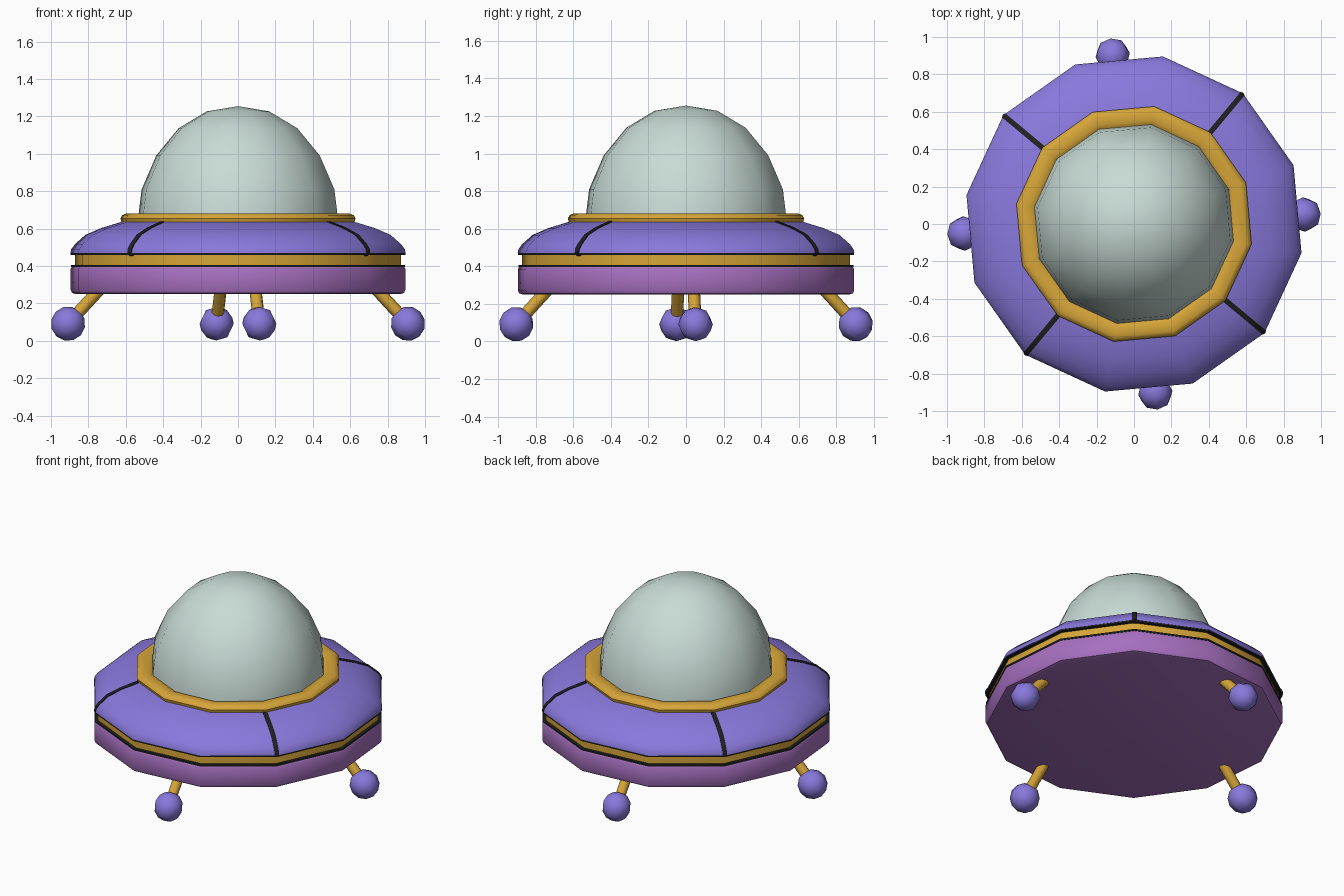
import bpy, bmesh, math
from mathutils import Vector, Matrix

if "Cube" in bpy.data.objects:
    bpy.data.objects.remove(bpy.data.objects["Cube"])

TURN = math.radians(50.2)   # direction of the first hull seam
SIDES = 12


def mat(name, rgb):
    m = bpy.data.materials.new(name)
    m.diffuse_color = (*rgb, 1)
    m.use_nodes = True
    m.node_tree.nodes["Principled BSDF"].inputs["Base Color"].default_value = m.diffuse_color
    return m


VIOLET = mat("violet", (0.25, 0.19, 0.72))
PURPLE = mat("purple", (0.38, 0.16, 0.52))
GOLD = mat("gold", (0.68, 0.38, 0.04))
GLASS = mat("pale_glass", (0.58, 0.71, 0.67))
BLACK = mat("black", (0.015, 0.015, 0.015))


def finish(bm, name, material, angle=40):
    bmesh.ops.recalc_face_normals(bm, faces=bm.faces)
    me = bpy.data.meshes.new(name)
    bm.to_mesh(me)
    bm.free()
    ob = bpy.data.objects.new(name, me)
    bpy.context.collection.objects.link(ob)
    me.materials.append(material)
    bpy.ops.object.select_all(action='DESELECT')
    ob.select_set(True)
    bpy.context.view_layer.objects.active = ob
    bpy.ops.object.shade_smooth_by_angle(angle=math.radians(angle))
    return ob


def lathe(name, profile, material, closed=False, angle=40):
    """Revolve a (radius, z) profile into a twelve-sided part."""
    bm = bmesh.new()
    pts = list(profile) + ([profile[0]] if closed else [])
    rings = []
    for r, z in pts:
        if r == 0:
            rings.append([bm.verts.new((0, 0, z))] * SIDES)
        else:
            rings.append([bm.verts.new((r * math.cos(TURN + math.tau * i / SIDES),
                                        r * math.sin(TURN + math.tau * i / SIDES), z))
                          for i in range(SIDES)])
    for a, b in zip(rings, rings[1:]):
        for i in range(SIDES):
            j = (i + 1) % SIDES
            quad = list(dict.fromkeys((a[i], a[j], b[j], b[i])))
            bm.faces.new(quad)
    bmesh.ops.remove_doubles(bm, verts=bm.verts, dist=1e-5)
    return finish(bm, name, material, angle)


# Hull
lathe("lower_hull", [(0, .25), (.88, .25), (.9, .256), (.908, .272), (.908, .385),
                     (.9, .398), (0, .398)], PURPLE)
lathe("lower_gasket", [(0, .396), (.905, .396), (.905, .407), (0, .407)], BLACK)
lathe("gold_band", [(0, .405), (.885, .405), (.885, .465), (0, .465)], GOLD)
lathe("upper_gasket", [(0, .46), (.908, .46), (.908, .471), (0, .471)], BLACK)
shell = [(.909, .47), (.905, .49), (.885, .517), (.828, .567), (.74, .604), (.6, .646)]
lathe("upper_hull", [(0, .47)] + shell + [(0, .646)], VIOLET)

# Collar and dome
lathe("dome_collar", [(.52, .62), (.632, .632), (.638, .655), (.628, .672), (.61, .68),
                      (.56, .68), (.545, .672), (.52, .66)], GOLD, closed=True)
lathe("dome", [(0, .655), (.541, .655), (.538, .69), (.523, .81), (.444, .99),
               (.322, 1.137), (.17, 1.227), (0, 1.255)], GLASS)

# Seams folded over four hull ridges
for k in range(4):
    bm = bmesh.new()
    turn = Matrix.Rotation(TURN + k * math.pi / 2, 3, 'Z')
    rows = []
    for r, z in shell:
        rows.append([bm.verts.new(turn @ Vector((r + d - abs(w) * math.tan(math.pi / 12),
                                                 w, z + d)))
                     for d, w in ((-.015, -.014), (.003, -.014), (.003, 0),
                                  (.003, .014), (-.015, .014))])
    for a, b in zip(rows, rows[1:]):
        for i in range(5):
            j = (i + 1) % 5
            bm.faces.new((a[i], a[j], b[j], b[i]))
    bm.faces.new(rows[0])
    bm.faces.new(rows[-1])
    finish(bm, f"hull_seam_{k + 1}", BLACK)

# Legs and ball feet
for k, deg in enumerate((-47, 47, 133, 227)):
    a = TURN + math.radians(deg)
    out = Vector((math.cos(a), math.sin(a), 0))
    foot = out * .91 + Vector((0, 0, .092))
    top = out * .71 + Vector((0, 0, .31))
    rot = (foot - top).to_track_quat('Z', 'Y').to_matrix().to_4x4()

    bm = bmesh.new()
    bmesh.ops.create_cone(bm, cap_ends=True, segments=8, radius1=.033, radius2=.033,
                          depth=(foot - top).length,
                          matrix=Matrix.Translation((foot + top) / 2) @ rot)
    finish(bm, f"leg_{k + 1}", GOLD, 50)

    bm = bmesh.new()
    bmesh.ops.create_uvsphere(bm, u_segments=8, v_segments=6, radius=.092,
                              matrix=Matrix.Translation(foot) @ rot)
    finish(bm, f"foot_{k + 1}", VIOLET, 60)
